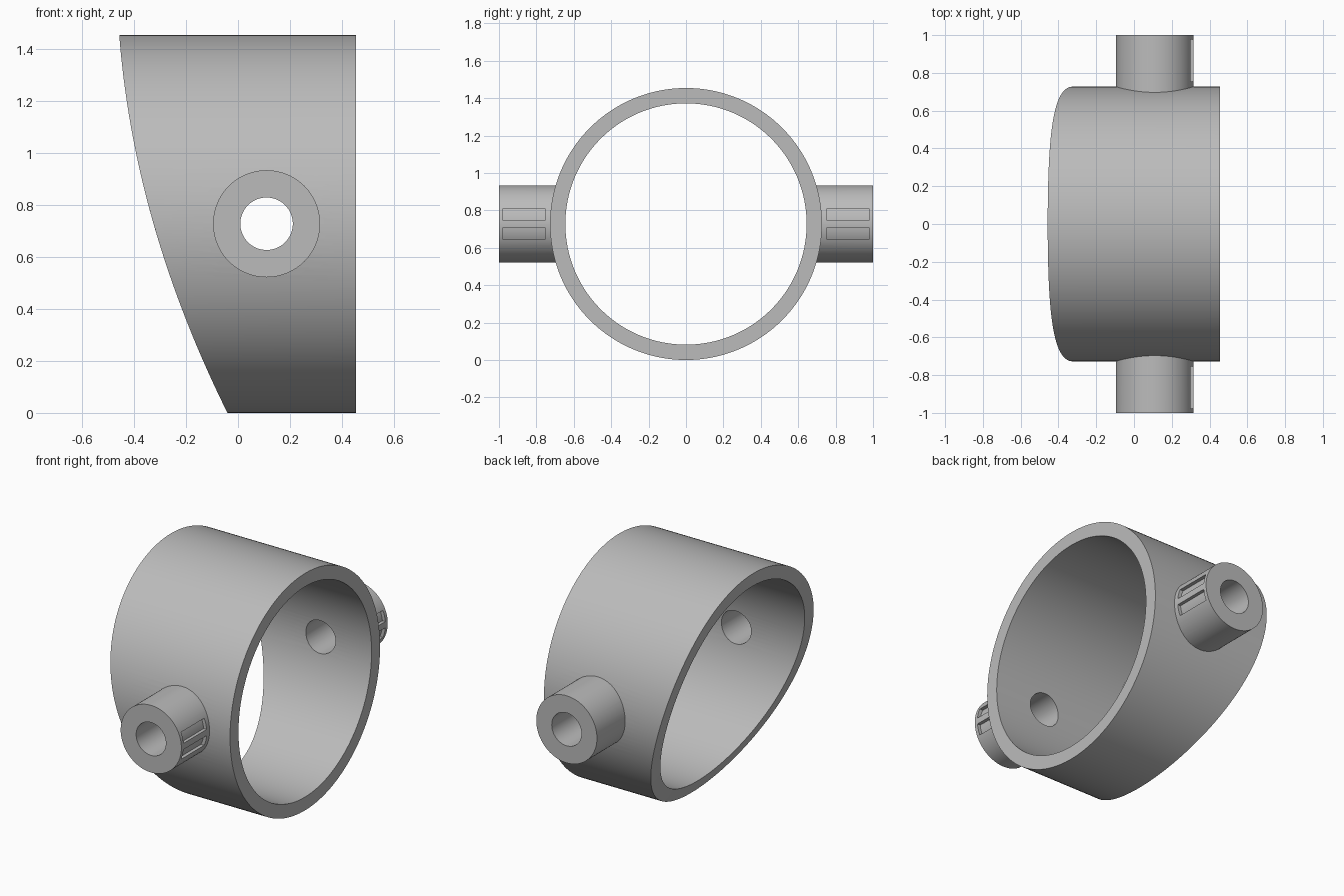
import bpy, bmesh, math
from math import sin, cos, pi

cube = bpy.data.objects.get("Cube")
if cube:
    bpy.data.objects.remove(cube, do_unlink=True)

R_OUT, R_IN, X_END = 0.727, 0.645, 0.455     # collar
CX, CZ, R_PIN, R_BORE = 0.11, 0.728, 0.206, 0.101   # side bosses

grey = bpy.data.materials.new("plain grey")
grey.use_nodes = True
GREY = (0.5, 0.5, 0.5, 1)
grey.diffuse_color = GREY
grey.node_tree.nodes["Principled BSDF"].inputs["Base Color"].default_value = GREY


def finish(name, bm):
    bmesh.ops.recalc_face_normals(bm, faces=bm.faces)
    mesh = bpy.data.meshes.new(name)
    bm.to_mesh(mesh)
    bm.free()
    mesh.materials.append(grey)
    ob = bpy.data.objects.new(name, mesh)
    bpy.context.collection.objects.link(ob)
    return ob


def prism(name, profile, y0, y1):
    """Closed (x, z) profile extruded along y."""
    bm = bmesh.new()
    face = bm.faces.new([bm.verts.new((x, y0, z)) for x, z in profile])
    ext = bmesh.ops.extrude_face_region(bm, geom=[face])["geom"]
    bmesh.ops.translate(bm, vec=(0, y1 - y0, 0),
                        verts=[v for v in ext if isinstance(v, bmesh.types.BMVert)])
    return finish(name, bm)


def circle(r, n=96):
    return [(CX + r * cos(2 * pi * i / n), CZ + r * sin(2 * pi * i / n)) for i in range(n)]


def combine(ob, other, operation):
    mod = ob.modifiers.new(operation, 'BOOLEAN')
    mod.operation, mod.object, mod.solver = operation, other, 'EXACT'
    bpy.ops.object.select_all(action='DESELECT')
    bpy.context.view_layer.objects.active = ob
    ob.select_set(True)
    bpy.ops.object.modifier_apply(modifier=mod.name)
    bpy.data.objects.remove(other, do_unlink=True)


def curved_edge(z):
    d = 2 * R_OUT - z
    return -0.457 + 0.077 * d + 0.144 * d * d


# Collar: a tube along x whose one end follows a curved cut
bm = bmesh.new()
N = 160
loops = []
for r, curved in ((R_OUT, False), (R_OUT, True), (R_IN, True), (R_IN, False)):
    loop = []
    for i in range(N):
        a = 2 * pi * i / N
        z = R_OUT + r * sin(a)
        loop.append(bm.verts.new((curved_edge(z) if curved else X_END, r * cos(a), z)))
    loops.append(loop)
for k in range(4):
    a, b = loops[k], loops[(k + 1) % 4]
    for i in range(N):
        j = (i + 1) % N
        bm.faces.new((a[i], a[j], b[j], b[i]))
collar = finish("collar_with_side_bosses", bm)

# Bosses on both sides
for s in (-1, 1):
    combine(collar, prism("boss", circle(R_PIN), s * 0.66, s * 1.0), 'UNION')

# Bore through both bosses and the collar wall
combine(collar, prism("bore_cutter", circle(R_BORE, 72), -1.2, 1.2), 'DIFFERENCE')

# Two shallow slots on each boss, with floors concentric to it
R_FLOOR = R_PIN - 0.02
for s in (-1, 1):
    for low, high in ((0.019, 0.083), (-0.083, -0.019)):
        heights = [low + (high - low) * i / 6 for i in range(7)]
        floor = [(CX + math.sqrt(R_FLOOR ** 2 - h * h), CZ + h) for h in heights]
        profile = floor + [(0.36, CZ + high), (0.36, CZ + low)]
        combine(collar, prism("slot_cutter", profile, s * 0.754, s * 0.978), 'DIFFERENCE')

bpy.ops.object.select_all(action='DESELECT')
bpy.context.view_layer.objects.active = collar
collar.select_set(True)
bpy.ops.object.shade_smooth_by_angle(angle=math.radians(25))
